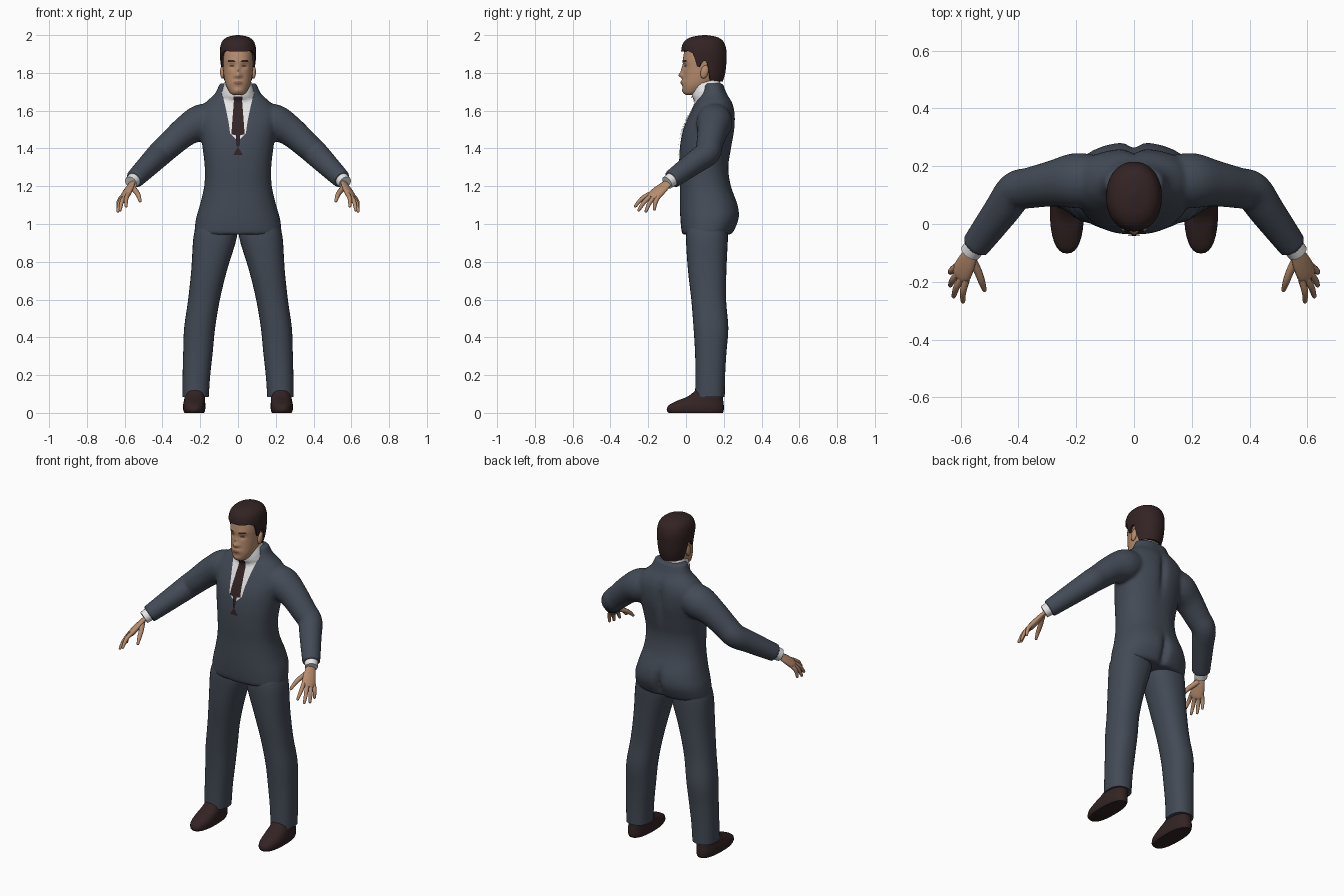
import bpy, bmesh, math
from mathutils import Vector
from mathutils.bvhtree import BVHTree

if "Cube" in bpy.data.objects:
    bpy.data.objects.remove(bpy.data.objects["Cube"])


def material(name, rgb):
    m = bpy.data.materials.new(name)
    m.diffuse_color = (*rgb, 1)
    m.use_nodes = True
    m.node_tree.nodes["Principled BSDF"].inputs["Base Color"].default_value = m.diffuse_color
    return m


SUIT = material("suit_blue_grey", (0.056, 0.069, 0.092))
SHIRT = material("shirt_white", (0.8, 0.8, 0.8))
DARK = material("dark_brown", (0.034, 0.017, 0.017))
SKIN = material("skin", (0.47, 0.265, 0.155))
LIPS = material("lips", (0.30, 0.13, 0.09))
EYES = material("eye_brown", (0.13, 0.07, 0.05))


def resample(rows, n):
    """Catmull-Rom through tuples of any length, n steps per span."""
    out = []
    for i in range(len(rows) - 1):
        a, b, c, d = rows[max(i - 1, 0)], rows[i], rows[i + 1], rows[min(i + 2, len(rows) - 1)]
        for k in range(n):
            t = k / n
            out.append([0.5 * (2 * q + (r - p) * t + (2 * p - 5 * q + 4 * r - s) * t * t
                               + (3 * q - p - 3 * r + s) * t ** 3)
                        for p, q, r, s in zip(a, b, c, d)])
    return out + [list(rows[-1])]


def skin_rings(bm, rings, caps=(True, True)):
    vs = [[bm.verts.new(p) for p in ring] for ring in rings]
    n = len(vs[0])
    for a, b in zip(vs, vs[1:]):
        for i in range(n):
            bm.faces.new((a[i], a[(i + 1) % n], b[(i + 1) % n], b[i]))
    if caps[0]:
        bm.faces.new(vs[0][::-1])
    if caps[1]:
        bm.faces.new(vs[-1])


def finish(name, bm, mat, mirror=False, recalc=True, angle=50):
    if recalc:
        bmesh.ops.recalc_face_normals(bm, faces=bm.faces)
    me = bpy.data.meshes.new(name)
    bm.to_mesh(me)
    bm.free()
    me.materials.append(mat)
    ob = bpy.data.objects.new(name, me)
    bpy.context.collection.objects.link(ob)
    bpy.ops.object.select_all(action='DESELECT')
    ob.select_set(True)
    bpy.context.view_layer.objects.active = ob
    bpy.ops.object.shade_smooth_by_angle(angle=math.radians(angle))
    if mirror:
        ob.modifiers.new("mirror", 'MIRROR')
    return ob


def ring(z, cx, hw, yf, yb, sides, power):
    """Superellipse cross-section at height z."""
    pts = []
    for i in range(sides):
        a = 2 * math.pi * i / sides
        c, s = math.cos(a), math.sin(a)
        x = math.copysign(abs(c) ** (2 / power), c)
        y = math.copysign(abs(s) ** (2 / power), s)
        pts.append(Vector((cx + hw * x, (yf + yb) / 2 + (yb - yf) / 2 * y, z)))
    return pts


def loft(bm, rows, sides=32, steps=4, power=2.2, deform=None):
    rings = [ring(*r, sides, power) for r in resample(rows, steps)]
    if deform:
        for rg in rings:
            for p in rg:
                deform(p)
    skin_rings(bm, rings)


def tube(bm, pts, across=(0, 1, 0), flat=1.0, sides=16, steps=4, sign=1, round_end=False):
    """Tube along (x, y, z, radius) points."""
    pts = resample(pts, steps)
    if round_end:
        p, q = Vector(pts[-1][:3]), Vector(pts[-2][:3])
        r, d = pts[-1][3], (p - q).normalized()
        pts += [[*(p + d * r * 0.6), r * 0.75], [*(p + d * r * 0.95), r * 0.3]]
    rings = []
    for i, p in enumerate(pts):
        t = (Vector(pts[min(i + 1, len(pts) - 1)][:3]) - Vector(pts[max(i - 1, 0)][:3])).normalized()
        u = Vector(across)
        u = (u - t * u.dot(t)).normalized()
        v = t.cross(u) * flat
        rg = []
        for k in range(sides):
            a = 2 * math.pi * k / sides
            w = Vector(p[:3]) + (u * math.cos(a) + v * math.sin(a)) * p[3]
            rg.append(Vector((w.x * sign, w.y, w.z)))
        rings.append(rg)
    skin_rings(bm, rings)


def bump(x, s):
    return math.exp(-(x / s) ** 2)


# Jacket: torso and sleeves fused into one smooth body
def back_crease(p):
    if p.y > 0.12:
        p.y -= bump(p.x, 0.02) * (0.035 * bump(p.z - 1.02, 0.08) + 0.022 * bump(p.z - 1.53, 0.11))


bm = bmesh.new()
loft(bm, [(0.945, 0, 0.228, -0.018, 0.24), (0.965, 0, 0.23, -0.024, 0.256), (1.03, 0, 0.222, -0.03, 0.282),
          (1.10, 0, 0.202, -0.032, 0.276), (1.20, 0, 0.179, -0.032, 0.238), (1.30, 0, 0.176, -0.036, 0.224),
          (1.40, 0, 0.187, -0.033, 0.24), (1.50, 0, 0.202, -0.015, 0.258), (1.58, 0, 0.212, 0.02, 0.26),
          (1.64, 0, 0.175, 0.05, 0.247), (1.69, 0, 0.122, 0.075, 0.217), (1.745, 0, 0.098, 0.09, 0.195)],
     sides=64, power=2.3, deform=back_crease)
SLEEVE = [(0.12, 0.15, 1.56, 0.085), (0.20, 0.15, 1.535, 0.096), (0.28, 0.14, 1.49, 0.08),
          (0.36, 0.125, 1.42, 0.071), (0.41, 0.113, 1.375, 0.068), (0.46, 0.045, 1.325, 0.062),
          (0.55, -0.077, 1.235, 0.05)]
for sign in (1, -1):
    tube(bm, SLEEVE, sides=24, sign=sign)
jacket = finish("jacket", bm, SUIT)
rm = jacket.modifiers.new("fuse", 'REMESH')
rm.mode, rm.voxel_size, rm.use_smooth_shade = 'VOXEL', 0.009, True
sm = jacket.modifiers.new("soften", 'SMOOTH')
sm.factor, sm.iterations = 0.5, 5

# Trousers
bm = bmesh.new()
loft(bm, [(0.085, 0.224, 0.069, 0.048, 0.205), (0.2, 0.22, 0.073, 0.05, 0.207), (0.32, 0.212, 0.078, 0.048, 0.214),
          (0.45, 0.203, 0.082, 0.04, 0.224), (0.6, 0.18, 0.084, 0.028, 0.212), (0.76, 0.152, 0.095, 0.01, 0.214),
          (0.93, 0.121, 0.115, 0.0, 0.222), (1.0, 0.115, 0.1, 0.01, 0.22)], power=2.3)
finish("trouser_leg", bm, SUIT, mirror=True)

# Shoes
bm = bmesh.new()
loft(bm, [(0, 0.232, 0.052, -0.092, 0.195), (0.015, 0.232, 0.058, -0.102, 0.2), (0.04, 0.232, 0.059, -0.092, 0.2),
          (0.065, 0.23, 0.056, -0.045, 0.197), (0.09, 0.228, 0.053, 0.015, 0.194), (0.13, 0.225, 0.045, 0.06, 0.185)],
     power=2.4)
finish("shoe", bm, DARK, mirror=True)

# Shirt cuffs and hands
bm = bmesh.new()
tube(bm, [(0.535, -0.055, 1.25, 0.04), (0.567, -0.1, 1.219, 0.036)])
finish("shirt_cuff", bm, SHIRT, mirror=True)

ACROSS = Vector((0.045, 0.06, -0.02))
bm = bmesh.new()
tube(bm, [(0.55, -0.075, 1.235, 0.026), (0.563, -0.1, 1.213, 0.028), (0.58, -0.135, 1.182, 0.037),
          (0.597, -0.17, 1.15, 0.04), (0.604, -0.183, 1.137, 0.032)], ACROSS, flat=0.45)
knuckle = Vector((0.597, -0.17, 1.152))
TIPS = [(0.592, -0.268, 1.095), (0.624, -0.25, 1.074), (0.636, -0.212, 1.068), (0.636, -0.168, 1.078)]
for i, tip in enumerate(TIPS):
    base = knuckle + ACROSS * (-0.38 + 0.26 * i)
    mid = (base + Vector(tip)) / 2 + Vector((0.006, -0.004, 0.006))
    tube(bm, [(*base, 0.012), (*mid, 0.0115), (*tip, 0.008)], ACROSS, sides=10, round_end=True)
tube(bm, [(0.566, -0.115, 1.2, 0.016), (0.54, -0.165, 1.172, 0.014), (0.527, -0.2, 1.15, 0.012),
          (0.518, -0.228, 1.122, 0.008)], ACROSS, sides=10, round_end=True)
finish("hand", bm, SKIN, mirror=True)

# Neck and shirt collar
bm = bmesh.new()
loft(bm, [(1.64, 0, 0.06, 0.05, 0.17), (1.70, 0, 0.059, 0.045, 0.165), (1.79, 0, 0.06, 0.04, 0.17)])
finish("neck", bm, SKIN)
bm = bmesh.new()


def tilt_collar(p):
    if p.z > 1.68:
        p.z += 0.02 * (p.y - 0.1) / 0.07


loft(bm, [(1.61, 0, 0.085, 0.06, 0.18), (1.67, 0, 0.09, 0.042, 0.185), (1.71, 0, 0.083, 0.034, 0.183),
          (1.75, 0, 0.07, 0.036, 0.178)], deform=tilt_collar)
collar = finish("shirt_collar", bm, SHIRT)

# Head, with brow, eye sockets, nose, lips and chin modelled in
FEATURES = [(0, 1.787, 0.014, 0.014, 0.022), (0, 1.815, 0.009, 0.024, 0.012), (0.016, 1.783, 0.008, 0.008, 0.007),
            (0.032, 1.835, 0.017, 0.011, -0.010), (0.03, 1.862, 0.03, 0.009, 0.004),
            (0, 1.75, 0.026, 0.014, 0.010), (0, 1.705, 0.022, 0.013, 0.006)]


def face_shape(p):
    if p.y < 0.06:
        p.y -= sum(h * bump(abs(p.x) - x, sx) * bump(p.z - z, sz) for x, z, sx, sz, h in FEATURES)


bm = bmesh.new()
loft(bm, [(1.683, 0, 0.022, 0.0, 0.04), (1.695, 0, 0.042, -0.012, 0.08), (1.73, 0, 0.062, -0.018, 0.135),
          (1.77, 0, 0.073, -0.016, 0.175), (1.82, 0, 0.079, -0.014, 0.195), (1.88, 0, 0.082, -0.015, 0.203),
          (1.94, 0, 0.076, 0.0, 0.195), (1.975, 0, 0.05, 0.03, 0.16)], sides=72, steps=6, deform=face_shape)
head = finish("head", bm, SKIN, angle=80)

# Ears
bm = bmesh.new()
bmesh.ops.create_uvsphere(bm, u_segments=16, v_segments=10, radius=1)
for v in bm.verts:
    x, y, z = v.co
    v.co = (0.083 + 0.012 * x, 0.098 + 0.021 * y + 0.006 * z, 1.805 + 0.035 * z)
finish("ear", bm, SKIN, mirror=True)

# Hair: a dome whose lower edge follows the hairline
HAIR = resample([(1.74, 0, 0.07, 0.0, 0.19), (1.80, 0, 0.087, -0.018, 0.208), (1.88, 0, 0.095, -0.024, 0.215),
                 (1.93, 0, 0.095, -0.024, 0.212), (1.968, 0, 0.083, -0.008, 0.197),
                 (1.99, 0, 0.055, 0.03, 0.165), (2.0, 0, 0.008, 0.09, 0.11)], 6)
HAIRLINE = [(-1, 1.755), (-0.3, 1.76), (-0.12, 1.86), (0.08, 1.865), (0.14, 1.83), (0.32, 1.835),
            (0.42, 1.90), (0.7, 1.918), (1, 1.912)]


def lookup(table, x):
    for a, b in zip(table, table[1:]):
        if x <= b[0]:
            t = max(0, (x - a[0]) / (b[0] - a[0]))
            return [p + (q - p) * t for p, q in zip(a, b)]
    return table[-1]


bm = bmesh.new()
SIDES, LEVELS = 64, 20
rings = []
for k in range(-1, LEVELS + 1):
    t = math.sin(max(k, 0) / LEVELS * math.pi / 2)
    rg = []
    for i in range(SIDES):
        low = lookup(HAIRLINE, -math.sin(2 * math.pi * i / SIDES))[1]
        p = ring(*lookup(HAIR, low + (2.0 - low) * t), SIDES, 2.15)[i]
        if k < 0:  # lip tucked against the head
            p = Vector((p.x * 0.8, 0.095 + (p.y - 0.095) * 0.8, p.z))
        rg.append(p)
    rings.append(rg)
skin_rings(bm, rings, caps=(False, True))
finish("hair", bm, DARK)

# Thin plates laid onto the front surfaces
deps = bpy.context.evaluated_depsgraph_get()
BODY = [BVHTree.FromObject(o, deps) for o in (jacket, collar)]
FACE = [BVHTree.FromObject(head, deps)]


def plate(name, mat, rows, trees, lift, mirror=False, cols=8):
    """rows: (z, centre x, half width), top to bottom."""
    bm = bmesh.new()
    grid = []
    for z, cx, hw in rows:
        line = []
        for i in range(cols + 1):
            x = cx + hw * (2 * i / cols - 1)
            hits = [t.ray_cast(Vector((x, -1, z)), Vector((0, 1, 0)))[0] for t in trees]
            y = min([h.y for h in hits if h] or [0.05])
            line.append(bm.verts.new((x, y - lift, z)))
        grid.append(line)
    for a, b in zip(grid, grid[1:]):
        for i in range(cols):
            bm.faces.new((a[i], b[i], b[i + 1], a[i + 1]))
    finish(name, bm, mat, mirror, recalc=False)


def dense(rows, n=5):
    return [[p + (q - p) * k / n for p, q in zip(a, b)]
            for a, b in zip(rows, rows[1:]) for k in range(n)] + [list(rows[-1])]


plate("shirt_front", SHIRT, dense([(1.70, 0, 0.088), (1.66, 0, 0.076), (1.60, 0, 0.062), (1.54, 0, 0.05),
                                   (1.48, 0, 0.042), (1.45, 0, 0.012)]), BODY, 0.004)
plate("tie", DARK, dense([(1.675, 0, 0.024), (1.65, 0, 0.022), (1.56, 0, 0.029), (1.475, 0, 0.035),
                          (1.47, 0, 0.012), (1.41, 0, 0.006)]), BODY, 0.008)
plate("tie_tip", DARK, dense([(1.405, 0, 0.002), (1.365, 0, 0.026)]), BODY, 0.006)
plate("eyebrow", DARK, dense([(1.867, 0.036, 0.016), (1.858, 0.034, 0.021)], 2), FACE, 0.002, True)
plate("eye", EYES, dense([(1.842, 0.033, 0.007), (1.836, 0.033, 0.015), (1.831, 0.033, 0.008)], 2), FACE, 0.002, True)
plate("lips", LIPS, dense([(1.757, 0, 0.01), (1.749, 0, 0.026), (1.739, 0, 0.013)], 2), FACE, 0.002)
